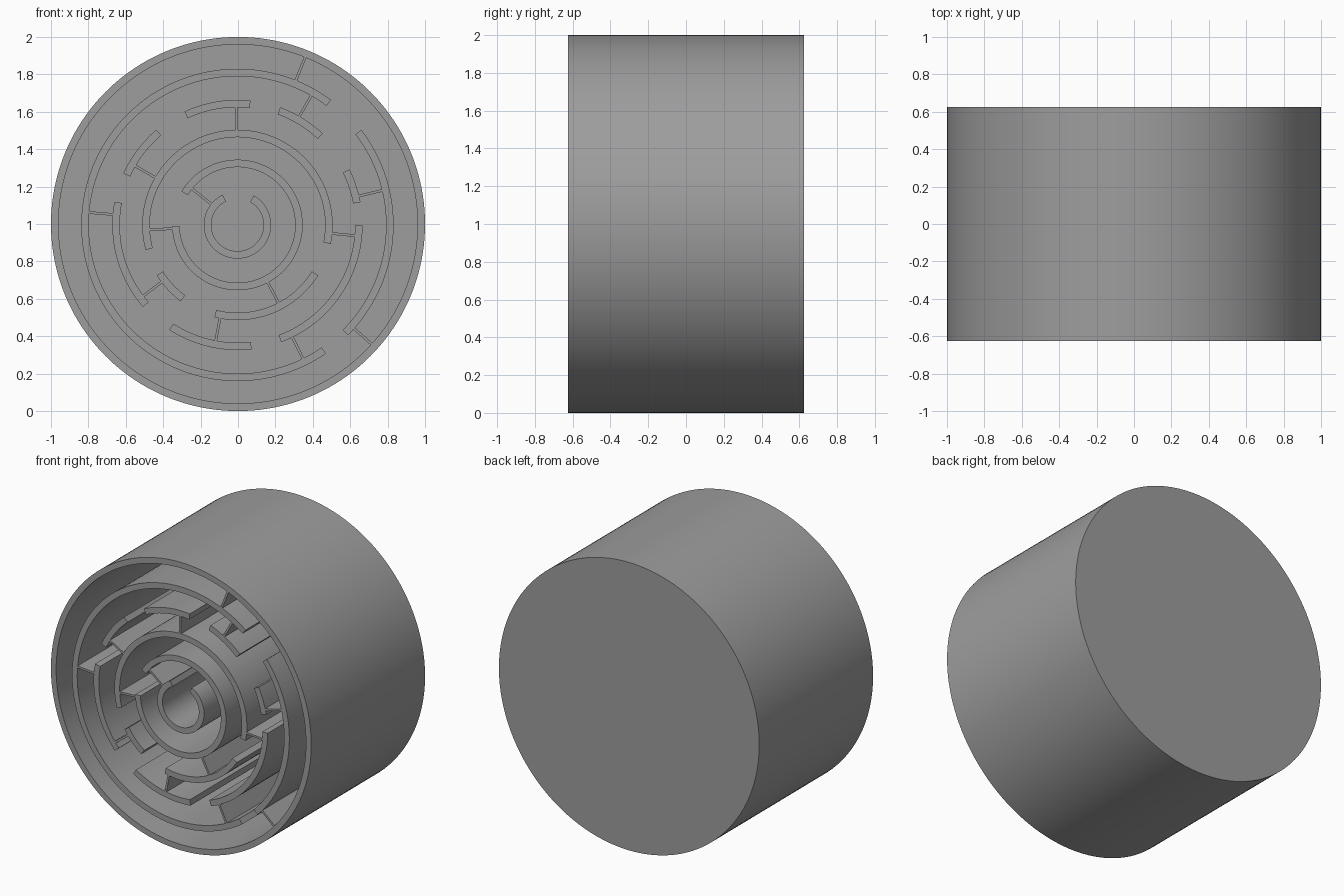
import bpy, bmesh
from math import sin, cos, radians, ceil

if "Cube" in bpy.data.objects:
    bpy.data.objects.remove(bpy.data.objects["Cube"])

FRONT, BACK, FLOOR, CZ = -0.625, 0.625, 0.585, 1.0
MX, MZ = -0.003, 0.995      # maze centre, very slightly off the cup centre

grey = bpy.data.materials.new("dark_grey")
grey.diffuse_color = (0.34, 0.34, 0.34, 1)
grey.use_nodes = True
grey.node_tree.nodes["Principled BSDF"].inputs["Base Color"].default_value = grey.diffuse_color


def finish(bm, name):
    bmesh.ops.recalc_face_normals(bm, faces=bm.faces)
    me = bpy.data.meshes.new(name)
    bm.to_mesh(me)
    bm.free()
    me.materials.append(grey)
    ob = bpy.data.objects.new(name, me)
    bpy.context.collection.objects.link(ob)
    bpy.context.view_layer.objects.active = ob
    ob.select_set(True)
    bpy.ops.object.shade_smooth_by_angle(angle=radians(30))
    ob.select_set(False)


def polar(r, a, y, cx=MX, cz=MZ):
    return (cx + r * cos(a), y, cz + r * sin(a))


def curved_wall(name, r0, r1, start, end):
    """Upright wall following an arc, from the floor to the front."""
    n = max(6, ceil((end - start) / 2.5))
    bm = bmesh.new()
    rows = []
    for i in range(n + 1):
        a = radians(start + (end - start) * i / n)
        rows.append([bm.verts.new(polar(r, a, y)) for r, y in
                     ((r0, FRONT), (r1, FRONT), (r1, FLOOR), (r0, FLOOR))])
    for p, q in zip(rows, rows[1:]):
        for k in range(4):
            bm.faces.new((p[k], p[(k + 1) % 4], q[(k + 1) % 4], q[k]))
    bm.faces.new(rows[0])
    bm.faces.new(rows[-1])
    finish(bm, name)


def spoke(name, r0, r1, angle, w=0.014):
    """Thin radial wall joining two rings."""
    a = radians(angle)
    bm = bmesh.new()
    f, b = [[bm.verts.new((MX + r * cos(a) - s * sin(a), y, MZ + r * sin(a) + s * cos(a)))
             for r, s in ((r0, -w / 2), (r1, -w / 2), (r1, w / 2), (r0, w / 2))]
            for y in (FRONT, FLOOR)]
    for k in range(4):
        bm.faces.new((f[k], f[(k + 1) % 4], b[(k + 1) % 4], b[k]))
    bm.faces.new(f)
    bm.faces.new(b)
    finish(bm, name)


# Outer cup: closed at the back, open at the front
bm = bmesh.new()
N = 160
rings = [[bm.verts.new(polar(r, radians(360 * i / N), y, 0, CZ)) for i in range(N)]
         for r, y in ((1.0, BACK), (1.0, FRONT), (0.96, FRONT), (0.96, FLOOR))]
for p, q in zip(rings, rings[1:]):
    for i in range(N):
        j = (i + 1) % N
        bm.faces.new((p[i], p[j], q[j], q[i]))
bm.faces.new(rings[0])
bm.faces.new(rings[-1])
finish(bm, "outer_cup")

# Ring radii from the centre outwards, and the arcs on each
radii = [(0.14, 0.18), (0.309, 0.349), (0.469, 0.509), (0.629, 0.669), (0.795, 0.835)]
arcs = [
    [(116, 421)],
    [(-179, 149)],
    [(-11.5, 195.3), (212, 233.4), (256, 328)],
    [(84, 115), (47, 70), (10.5, 26.4), (-69.5, -0.3), (237, 276.5), (169.3, 221), (130.5, 155.7)],
    [(53.2, 304.5), (-45, 37.5)],
]
for k, ((r0, r1), spans) in enumerate(zip(radii, arcs)):
    for i, (a, b) in enumerate(spans):
        curved_wall(f"ring_{k + 1}_wall_{i + 1}", r0, r1, a, b)

# Radial walls between each ring and the next one out
spokes = [
    [141.5],
    [-62.2, 183.2],
    [90.5, -5.2, 259.4, 217, 150],
    [60.3, 13.4, -63.9, 175.2],
    [68, -41.6],
]
outer = [r[0] for r in radii[1:]] + [0.962]
for k, angles in enumerate(spokes):
    for i, a in enumerate(angles):
        spoke(f"spoke_{k + 1}_{i + 1}", radii[k][1] - 0.004, outer[k] + 0.004, a)
